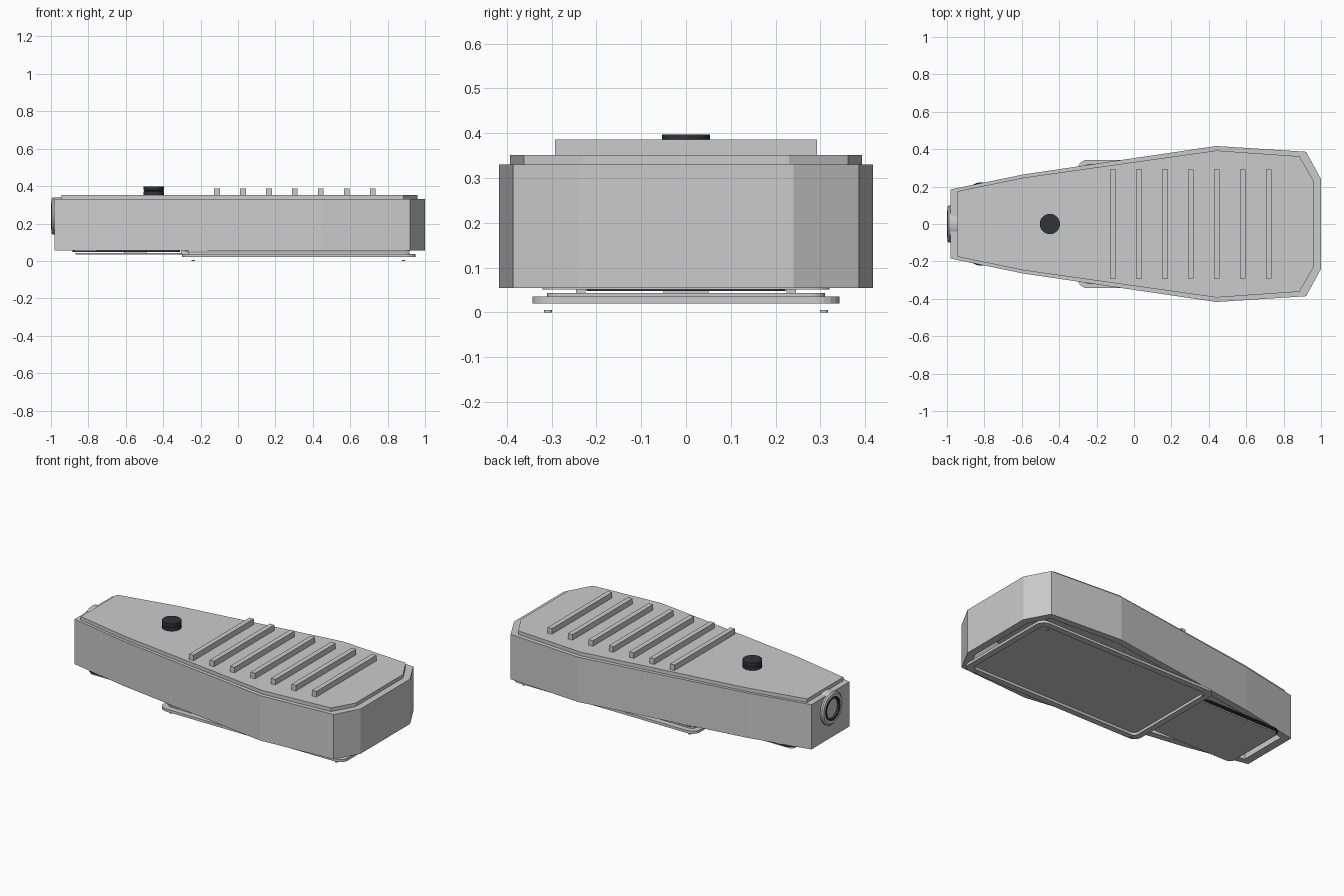
import bpy, bmesh, math
from mathutils import Matrix

if "Cube" in bpy.data.objects:
    bpy.data.objects.remove(bpy.data.objects["Cube"])


def material(name, color):
    m = bpy.data.materials.new(name)
    m.diffuse_color = color
    m.use_nodes = True
    m.node_tree.nodes["Principled BSDF"].inputs["Base Color"].default_value = m.diffuse_color
    return m


DARK = material("dark_rubber", (0.03, 0.035, 0.04, 1))


def add(name, bm, mat=None):
    bmesh.ops.recalc_face_normals(bm, faces=bm.faces)
    me = bpy.data.meshes.new(name)
    bm.to_mesh(me)
    bm.free()
    ob = bpy.data.objects.new(name, me)
    bpy.context.collection.objects.link(ob)
    if mat:
        me.materials.append(mat)
    return ob


def mirror_outline(half):
    return half + [(x, -y) for x, y in reversed(half)]


def loft(name, loops, mat=None, caps=True):
    """Bridge successive (outline, z) loops; close into a ring when caps is False."""
    bm = bmesh.new()
    rings = [[bm.verts.new((x, y, z)) for x, y in pts] for pts, z in loops]
    n = len(rings[0])
    pairs = list(zip(rings, rings[1:]))
    if not caps:
        pairs.append((rings[-1], rings[0]))
    for a, b in pairs:
        for i in range(n):
            j = (i + 1) % n
            bm.faces.new((a[i], a[j], b[j], b[i]))
    if caps:
        bm.faces.new(rings[0])
        bm.faces.new(rings[-1])
    return add(name, bm, mat)


def rounded(x0, x1, hy, r, seg=5):
    pts = []
    for cx, cy, a0 in ((x1 - r, hy - r, 0), (x0 + r, hy - r, 90),
                       (x0 + r, r - hy, 180), (x1 - r, r - hy, 270)):
        for i in range(seg + 1):
            a = math.radians(a0 + 90 * i / seg)
            pts.append((cx + r * math.cos(a), cy + r * math.sin(a)))
    return pts


def plate(name, outline, z0, z1, mat=None):
    return loft(name, [(outline, z0), (outline, z1)], mat)


def frame(name, outer, inner, z0, z1, mat=None):
    return loft(name, [(outer, z0), (outer, z1), (inner, z1), (inner, z0)], mat, False)


def box(name, x0, x1, y0, y1, z0, z1):
    return plate(name, [(x0, y0), (x1, y0), (x1, y1), (x0, y1)], z0, z1)


def lathe(name, profile, origin, along_x=False, seg=32, mat=None):
    """Revolve (radius, height) points as a closed solid."""
    circle = lambda r: [(r * math.cos(math.tau * i / seg), r * math.sin(math.tau * i / seg))
                        for i in range(seg)]
    ob = loft(name, [(circle(r), h) for r, h in profile], mat)
    rot = Matrix.Rotation(-math.pi / 2, 4, 'Y') if along_x else Matrix()
    ob.data.transform(Matrix.Translation(origin) @ rot)
    bpy.context.view_layer.objects.active = ob
    ob.select_set(True)
    bpy.ops.object.shade_smooth_by_angle(angle=math.radians(30))
    ob.select_set(False)
    return ob


# Housing: faceted shell, open underneath
outer = mirror_outline([(-0.98, 0.185), (-0.59, 0.265), (0.44, 0.417), (0.92, 0.386), (1.0, 0.24)])
inner = mirror_outline([(-0.93, 0.155), (-0.58, 0.225), (0.44, 0.375), (0.89, 0.346), (0.955, 0.225)])
loft("housing", [(inner, 0.29), (inner, 0.055), (outer, 0.055), (outer, 0.33)])

# Raised top lid
plate("top_lid", mirror_outline([(-0.945, 0.175), (-0.59, 0.248), (0.44, 0.393),
                                 (0.885, 0.362), (0.96, 0.23)]), 0.325, 0.352)

# Cooling fins
for i in range(7):
    x = -0.112 + i * 0.1388
    box(f"cooling_fin_{i + 1}", x - 0.015, x + 0.015, -0.292, 0.292, 0.345, 0.386)

# Light sensor on the lid
lathe("light_sensor", [(0.054, 0.345), (0.054, 0.372), (0.051, 0.374),
                       (0.051, 0.377), (0.054, 0.379), (0.054, 0.397)],
      (-0.45, 0, 0), mat=DARK)

# Pole socket at the narrow end
lathe("socket_collar", [(0.07, -0.05), (0.099, -0.05), (0.099, 0.005), (0.09, 0.013),
                        (0.072, 0.013), (0.072, 0.0)], (-0.985, 0, 0.24), True)
lathe("socket_seal", [(0.072, 0.0), (0.072, 0.016), (0.06, 0.016), (0.06, -0.02)],
      (-0.984, 0, 0.24), True, mat=DARK)

# Lens assembly: frame, glass and gasket
frame("lens_frame", rounded(-0.30, 0.95, 0.343, 0.05),
      rounded(-0.262, 0.912, 0.305, 0.03), 0.02, 0.036)
plate("lens_glass", rounded(-0.268, 0.918, 0.31, 0.03), 0.036, 0.044)
frame("lens_gasket", rounded(-0.28, 0.92, 0.32, 0.04),
      rounded(-0.25, 0.89, 0.29, 0.03), 0.051, 0.055)

# Access door, its gasket and latch
plate("access_door", rounded(-0.87, -0.30, 0.207, 0.03), 0.035, 0.043)
frame("door_gasket", rounded(-0.885, -0.31, 0.222, 0.06),
      rounded(-0.86, -0.335, 0.197, 0.04), 0.048, 0.055, DARK)
box("door_latch", -0.61, -0.49, -0.05, 0.05, 0.043, 0.052)

# Hinges and corner screws
for s in (-1, 1):
    side = "right" if s > 0 else "left"
    box(f"hinge_{side}", -0.305, -0.265, s * 0.235 - 0.011, s * 0.235 + 0.011, 0.036, 0.056)
    for end, x in (("rear", -0.24), ("front", 0.885)):
        lathe(f"screw_{end}_{side}", [(0.009, 0.0), (0.009, 0.006)], (x, s * 0.308, 0), seg=16)
